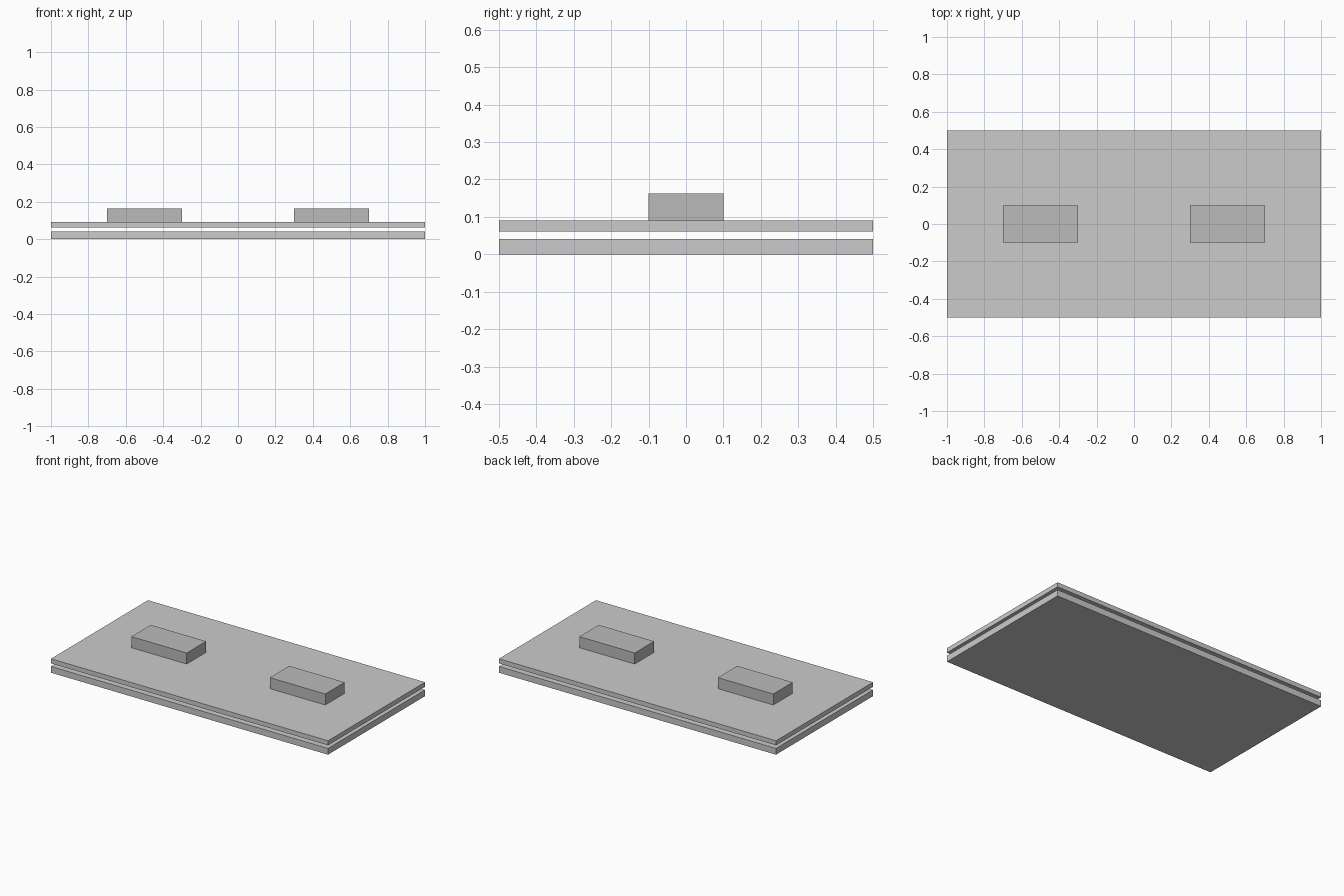
import bpy

if "Cube" in bpy.data.objects:
    bpy.data.objects.remove(bpy.data.objects["Cube"])


def box(name, size, x, z0, material=None):
    """Box centred on y = 0 with its underside at z0."""
    bpy.ops.mesh.primitive_cube_add(size=1, location=(x, 0, z0 + size[2] / 2))
    obj = bpy.context.object
    obj.name = name
    obj.scale = size
    bpy.ops.object.transform_apply(location=False, rotation=False, scale=True)
    if material:
        obj.data.materials.append(material)
    return obj


block_grey = bpy.data.materials.new("block_grey")
block_grey.diffuse_color = (0.5, 0.5, 0.5, 1)
block_grey.use_nodes = True
block_grey.node_tree.nodes["Principled BSDF"].inputs["Base Color"].default_value = block_grey.diffuse_color

# Two stacked plates separated by a thin gap
box("lower_plate", (2, 1, 0.041), 0, 0)
box("upper_plate", (2, 1, 0.03), 0, 0.061)

# Pair of blocks sitting on the upper plate
for side, label in ((-1, "left"), (1, "right")):
    box(label + "_block", (0.4, 0.2, 0.072), side * 0.5, 0.091, block_grey)
